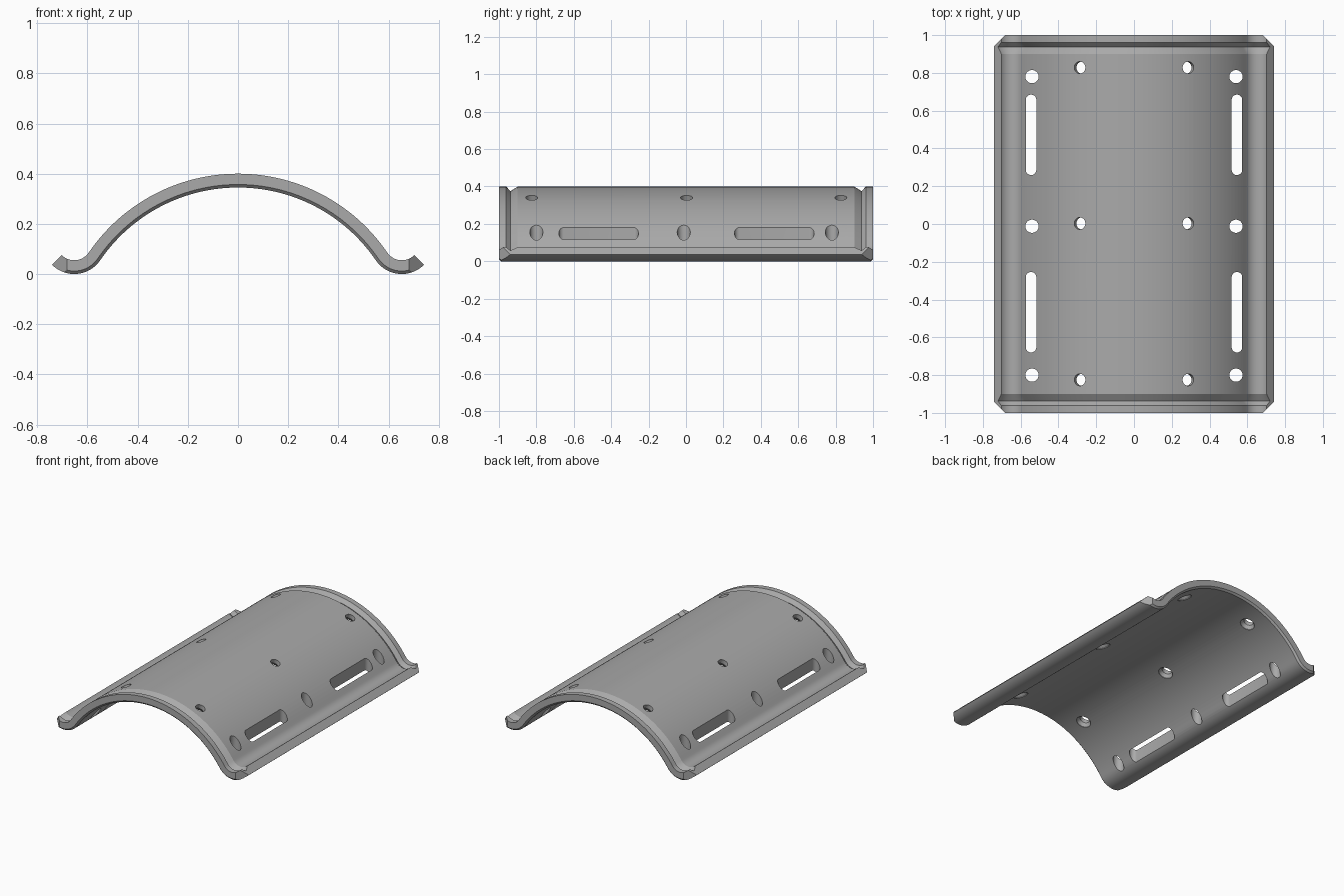
import bpy, bmesh
from math import sin, cos, pi, radians, atan2, sqrt
from mathutils import Matrix, Vector

cube = bpy.data.objects.get("Cube")
if cube:
    bpy.data.objects.remove(cube, do_unlink=True)

# Plain grey material
grey = bpy.data.materials.new("plain grey")
grey.use_nodes = True
grey.diffuse_color = (0.4, 0.4, 0.4, 1)
grey.node_tree.nodes["Principled BSDF"].inputs["Base Color"].default_value = (0.4, 0.4, 0.4, 1)

# Cross-section: main arch tangent to an upturned flange on each side
THICK, ARCH_R, ARCH_Z = 0.055, 0.72, -0.32
LIP_R, LIP_Z = 0.07, 0.125
LIP_X = sqrt((ARCH_R + LIP_R) ** 2 - (LIP_Z - ARCH_Z) ** 2)
JOIN = atan2(LIP_Z - ARCH_Z, LIP_X)


def half_section(dip, lift):
    """Top and bottom points from the crown to the right lip."""
    top, bottom = [], []

    def arc(cx, cz, r_top, r_bottom, a0, a1, steps, first):
        for i in range(first, steps + 1):
            a = a0 + (a1 - a0) * i / steps
            for r, row in ((r_top, top), (r_bottom, bottom)):
                row.append((cx + r * cos(a), cz + r * sin(a)))

    arc(0, ARCH_Z, ARCH_R - dip, ARCH_R - THICK + lift, pi / 2, JOIN, 28, 0)
    arc(LIP_X, LIP_Z, LIP_R + dip, LIP_R + THICK - lift, JOIN + pi, radians(315), 14, 1)
    return top, bottom


def full_row(row):
    return [(-x, z) for x, z in reversed(row[1:])] + row


# Lengthwise stations: y, depth of top groove, rise of underside edge
ends = [(1, 0, 0.012), (0.988, 0, 0), (0.962, 0, 0), (0.938, 0.025, 0), (0.9, 0, 0)]
stations = [(-y, d, e) for y, d, e in ends] + ends[::-1]

bm = bmesh.new()
tops, bottoms = [], []
for y, dip, lift in stations:
    top, bottom = half_section(dip, lift)
    tops.append([bm.verts.new((x, y, z)) for x, z in full_row(top)])
    bottoms.append([bm.verts.new((x, y, z)) for x, z in full_row(bottom)])


def strip(row_a, row_b):
    for i in range(len(row_a) - 1):
        bm.faces.new((row_a[i], row_a[i + 1], row_b[i + 1], row_b[i]))


for rows in (tops, bottoms):
    for a, b in zip(rows, rows[1:]):
        strip(a, b)
for k in (0, -1):
    strip(tops[k], bottoms[k])
    strip([r[k] for r in tops], [r[k] for r in bottoms])

# Chamfer the four corners
width = LIP_X + (LIP_R + THICK) * cos(radians(315))
for sx in (-1, 1):
    for sy in (-1, 1):
        bmesh.ops.bisect_plane(bm, geom=bm.verts[:] + bm.edges[:] + bm.faces[:],
                               plane_co=(sx * (width - 0.06), sy, 0),
                               plane_no=(sx, sy, 0), clear_outer=True)
        bmesh.ops.holes_fill(bm, edges=[e for e in bm.edges if e.is_boundary], sides=0)
bmesh.ops.recalc_face_normals(bm, faces=bm.faces[:])


def make_object(name, mesh_bm):
    me = bpy.data.meshes.new(name)
    mesh_bm.to_mesh(me)
    mesh_bm.free()
    me.materials.append(grey)
    ob = bpy.data.objects.new(name, me)
    bpy.context.collection.objects.link(ob)
    return ob


shell = make_object("curved_shell", bm)

# Hole cutters: stacked rounded outlines, stretched along y for slots
cut = bmesh.new()


def add_cutter(matrix, rings, half=0.0, n=32):
    loops = []
    for h, r in rings:
        loop = []
        for i in range(n):
            a = 2 * pi * (i + 0.5) / n
            shift = half if sin(a) > 0 else -half
            loop.append(cut.verts.new(matrix @ Vector((r * cos(a), r * sin(a) + shift, h))))
        loops.append(loop)
    for a, b in zip(loops, loops[1:]):
        for i in range(n):
            j = (i + 1) % n
            cut.faces.new((a[i], a[j], b[j], b[i]))
    cut.faces.new(loops[0][::-1])
    cut.faces.new(loops[-1])


for side in (-1, 1):
    # Upright round holes and slots near the flange
    for y in (-0.8, -0.012, 0.78):
        add_cutter(Matrix.Translation((side * 0.54, y, 0)), [(-0.1, 0.035), (0.4, 0.035)])
    for y in (-0.467, 0.472):
        add_cutter(Matrix.Translation((side * 0.545, y, 0)), [(-0.1, 0.028), (0.4, 0.028)], half=0.185)
    # Screw holes square to the arch, widened on the underside
    for y in (-0.825, 0.003, 0.828):
        place = Matrix.Translation((0, y, ARCH_Z)) @ Matrix.Rotation(side * radians(23.5), 4, 'Y')
        add_cutter(place, [(0.6, 0.048), (0.668, 0.048), (0.69, 0.032), (0.8, 0.032)])
bmesh.ops.recalc_face_normals(cut, faces=cut.faces[:])
cutter = make_object("hole_cutter", cut)
cutter.hide_render = True

mod = shell.modifiers.new("holes", 'BOOLEAN')
mod.operation, mod.solver, mod.object = 'DIFFERENCE', 'EXACT', cutter
bpy.ops.object.select_all(action='DESELECT')
shell.select_set(True)
bpy.context.view_layer.objects.active = shell
bpy.ops.object.modifier_apply(modifier=mod.name)
bpy.data.objects.remove(cutter, do_unlink=True)
bpy.ops.object.shade_smooth_by_angle(angle=radians(30))
